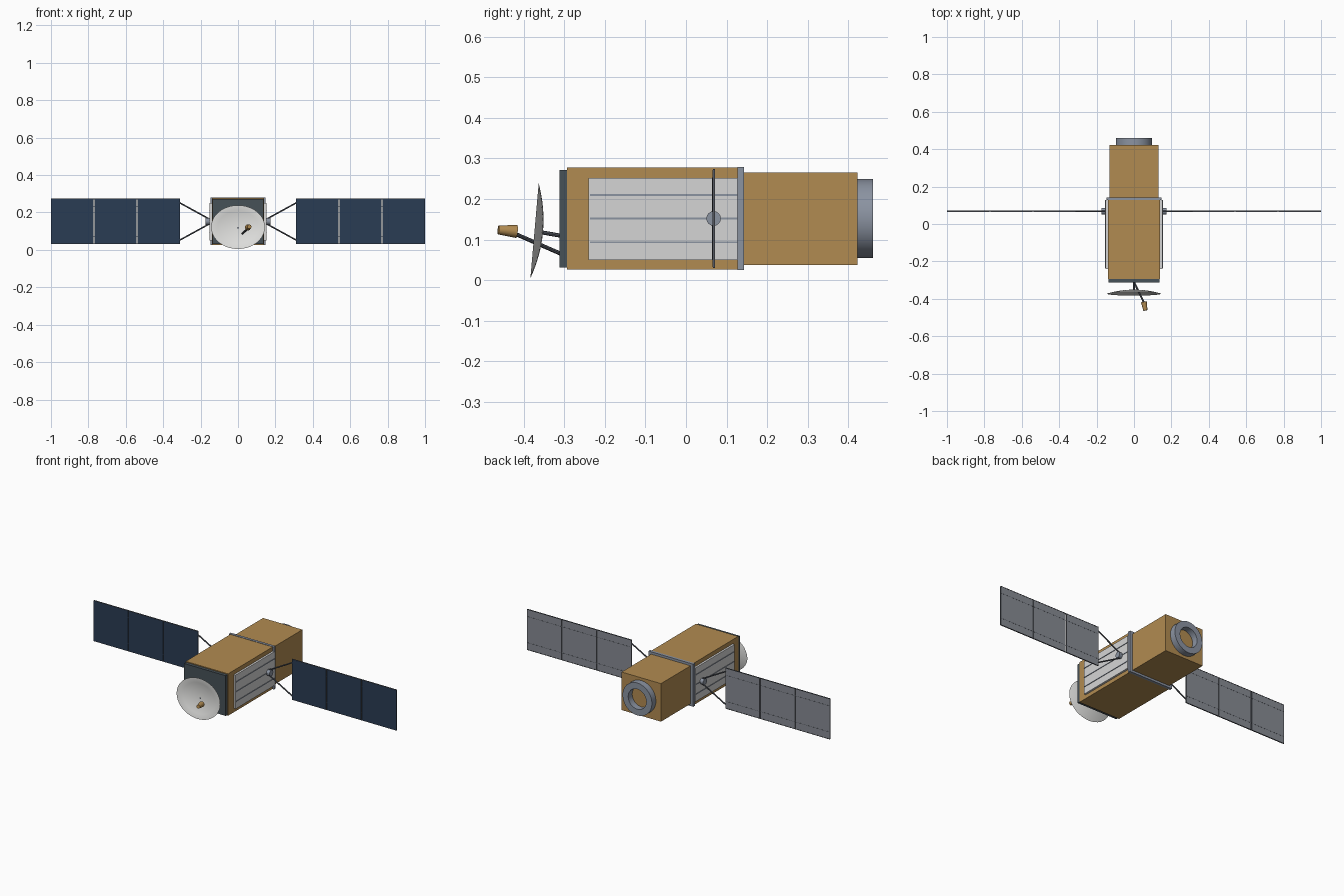
import bpy, bmesh, math
from mathutils import Vector, Matrix

cube = bpy.data.objects.get("Cube")
if cube:
    bpy.data.objects.remove(cube, do_unlink=True)


def material(name, rgb):
    m = bpy.data.materials.new(name)
    m.use_nodes = True
    col = (*[(c / 255) ** 2.2 for c in rgb], 1)
    m.diffuse_color = col
    m.node_tree.nodes["Principled BSDF"].inputs["Base Color"].default_value = col
    return m


GOLD = material("gold foil", (176, 138, 82))
DARK = material("dark grey", (72, 82, 88))
STRUT = material("strut grey", (84, 88, 96))
STEEL = material("steel grey", (138, 146, 160))
WHITE = material("radiator white", (212, 212, 212))
DISH = material("dish white", (222, 222, 220))
CELL = material("solar cell blue", (46, 62, 84))
BACK = material("panel back grey", (134, 138, 146))


def finish(name, bm, *mats):
    bmesh.ops.recalc_face_normals(bm, faces=bm.faces)
    me = bpy.data.meshes.new(name)
    bm.to_mesh(me)
    bm.free()
    for m in mats:
        me.materials.append(m)
    ob = bpy.data.objects.new(name, me)
    bpy.context.collection.objects.link(ob)
    return ob


def smooth(ob):
    bpy.ops.object.select_all(action='DESELECT')
    ob.select_set(True)
    bpy.context.view_layer.objects.active = ob
    bpy.ops.object.shade_smooth_by_angle(angle=math.radians(35))


def box(name, x, y, z, *mats):
    """Box from (low, high) ranges on each axis."""
    bm = bmesh.new()
    bmesh.ops.create_cube(bm, size=1)
    for v in bm.verts:
        v.co = Vector([(r[0] + r[1]) / 2 + c * (r[1] - r[0])
                       for c, r in zip(v.co, (x, y, z))])
    return finish(name, bm, *mats)


def rod(name, a, b, r1, mat, r2=None, sides=8):
    """Tapered cylinder between two points."""
    a, b = Vector(a), Vector(b)
    d = b - a
    bm = bmesh.new()
    bmesh.ops.create_cone(bm, cap_ends=True, segments=sides, radius1=r1,
                          radius2=r1 if r2 is None else r2, depth=d.length)
    turn = d.to_track_quat('Z', 'Y').to_matrix().to_4x4()
    bm.transform(Matrix.Translation((a + b) / 2) @ turn)
    ob = finish(name, bm, mat)
    smooth(ob)
    return ob


def lathe(name, profile, matrix, mat, steps, closed=False):
    """Spin (radius, y) points around the y axis."""
    bm = bmesh.new()
    vs = [bm.verts.new((r, y, 0)) for r, y in profile]
    es = [bm.edges.new(p) for p in zip(vs, vs[1:])]
    if closed:
        es.append(bm.edges.new((vs[-1], vs[0])))
    bmesh.ops.spin(bm, geom=vs + es, axis=(0, 1, 0), cent=(0, 0, 0),
                   angle=math.tau, steps=steps)
    bmesh.ops.remove_doubles(bm, verts=bm.verts, dist=1e-5)
    bm.transform(matrix)
    ob = finish(name, bm, mat)
    smooth(ob)
    return ob


MID = 0.152      # height of the body axis
WING_Y = 0.068   # position of the wing axis

# Body
box("main_body", (-.14, .14), (-.293, .13), (.027, .277), GOLD)
box("rear_body", (-.13, .13), (.13, .422), (.038, .265), GOLD)
box("body_collar", (-.148, .148), (.127, .143), (.025, .279), STEEL)
box("front_plate", (-.137, .137), (-.312, -.293), (.032, .272), DARK)

# Rear docking ring
lathe("rear_ring", [(.06, .42), (.097, .42), (.097, .46), (.06, .46)],
      Matrix.Translation((0, 0, MID)), STEEL, 32, closed=True)

# Dish: thin tilted bowl opening forwards
dish_profile = [(.144 * i / 8, -.021 * (i / 8) ** 2) for i in range(9)]
dish_profile += [(r, y - .003) for r, y in reversed(dish_profile[:-1])]
place = (Matrix.Translation((0, -.352, .12)) @ Matrix.Rotation(math.radians(-5), 4, 'X')
         @ Matrix.Diagonal((1, 1, .815, 1)))
lathe("dish", dish_profile, place, DISH, 40)

# Dish mount, feed boom and feed horn
rod("dish_mount", (0, -.31, .11), (0, -.356, .118), .005, STRUT)
rod("feed_boom", (0, -.31, .066), (.053, -.42, .114), .005, STRUT)
rod("feed_horn", (.053, -.417, .12), (.061, -.462, .124), .016, GOLD, .011, 16)

for side, s in (("left", 1), ("right", -1)):
    def span(a, b):
        return (min(s * a, s * b), max(s * a, s * b))

    # Radiator with raised ribs
    box(side + "_radiator", span(.138, .152), (-.24, .127), (.05, .252), WHITE)
    for i in (-1, 0, 1):
        z = MID + i * .058
        box(f"{side}_radiator_rib_{i + 2}", span(.15, .155), (-.236, .127),
            (z - .002, z + .002), STEEL)

    # Wing hub and yoke
    rod(side + "_wing_hub", (s * .14, WING_Y, MID), (s * .173, WING_Y, MID),
        .018, STEEL, sides=16)
    for part, k in (("upper", 1), ("lower", -1)):
        rod(f"{side}_{part}_yoke", (s * .155, WING_Y, MID + k * .014),
            (s * .312, WING_Y, MID + k * .1), .004, STRUT)
        # Edge rails and rear stringers along the wing
        z = MID + k * .12
        box(f"{side}_{part}_rail", span(.31, 1), (WING_Y - .002, WING_Y + .004),
            (z - .0015, z + .0015), STRUT)
        z = MID + k * .078
        box(f"{side}_{part}_stringer", span(.312, .998), (WING_Y, WING_Y + .0035),
            (z - .001, z + .001), STRUT)

    # Solar panels: blue cells in front, grey behind, dark edges
    for i in range(3):
        x = .31 + i * .2317
        panel = box(f"{side}_solar_panel_{i + 1}", span(x, x + .2266),
                    (WING_Y - .003, WING_Y + .003), (.033, .272), CELL, BACK, STRUT)
        for f in panel.data.polygons:
            f.material_index = 0 if f.normal.y < -.5 else 1 if f.normal.y > .5 else 2
